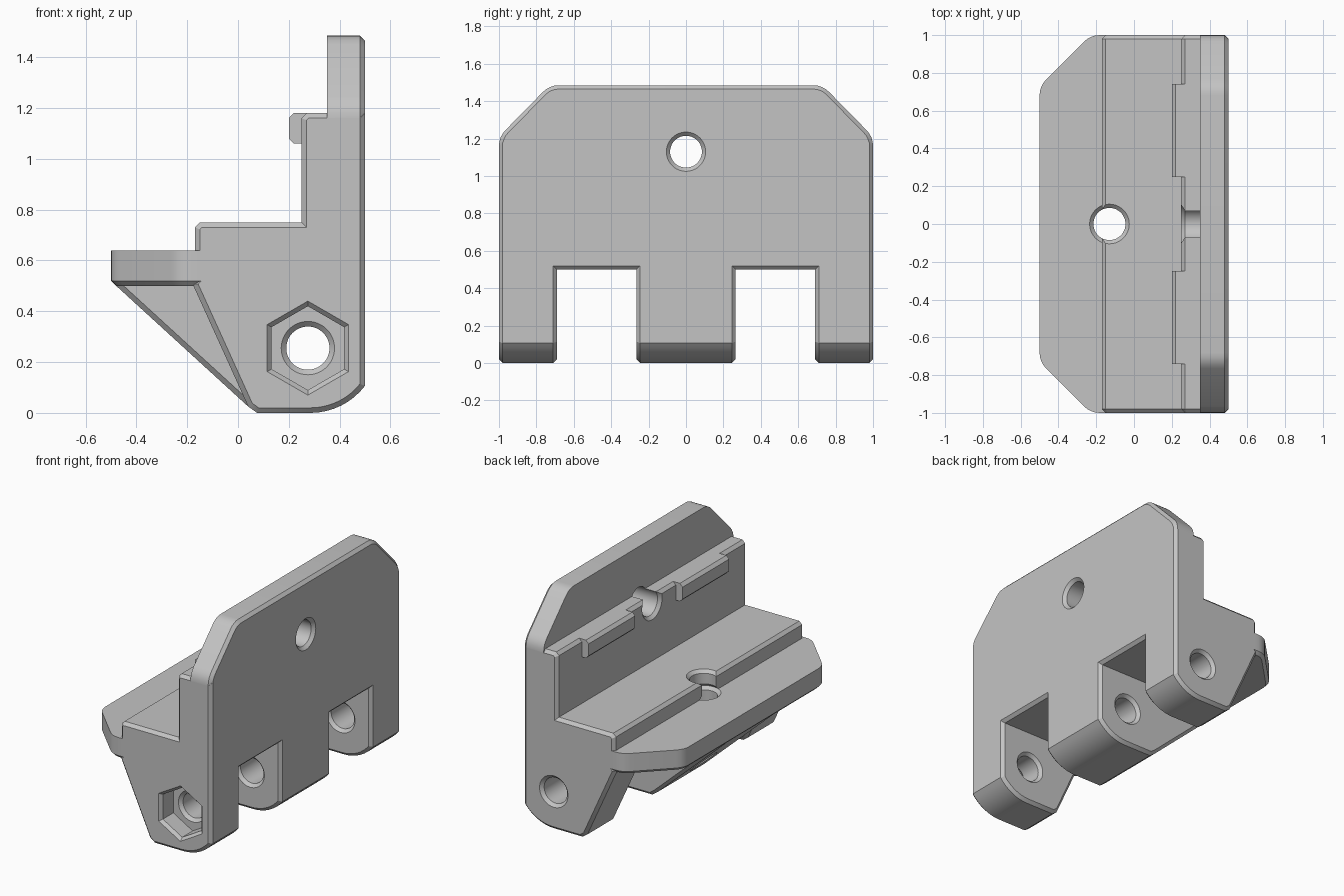
import bpy, bmesh, math
from mathutils import Vector

cube = bpy.data.objects.get("Cube")
if cube:
    bpy.data.objects.remove(cube, do_unlink=True)

C = 0.02            # chamfer size
HOLE, SINK = 0.085, 0.105

grey = bpy.data.materials.new("light_grey")
grey.use_nodes = True
grey.diffuse_color = (0.55, 0.55, 0.55, 1)
grey.node_tree.nodes["Principled BSDF"].inputs["Base Color"].default_value = (0.55, 0.55, 0.55, 1)


def place(axis, a, b, t):
    """Map outline coordinates (a, b) and distance t along the axis to 3D."""
    return {"x": (t, a, b), "y": (a, t, b), "z": (a, b, t)}[axis]


def loft(name, axis, layers):
    """Closed solid through a list of (distance, outline) layers."""
    bm = bmesh.new()
    rings = [[bm.verts.new(place(axis, p[0], p[1], t)) for p in outline] for t, outline in layers]
    n = len(rings[0])
    for lower, upper in zip(rings, rings[1:]):
        for i in range(n):
            j = (i + 1) % n
            bm.faces.new((lower[i], lower[j], upper[j], upper[i]))
    bm.faces.new(rings[0])
    bm.faces.new(rings[-1])
    bmesh.ops.recalc_face_normals(bm, faces=bm.faces)
    mesh = bpy.data.meshes.new(name)
    bm.to_mesh(mesh)
    bm.free()
    mesh.materials.append(grey)
    obj = bpy.data.objects.new(name, mesh)
    bpy.context.collection.objects.link(obj)
    return obj


def inset(points, d):
    """Offset a closed outline inwards by d with mitred corners."""
    pts = [Vector(p) for p in points]
    n = len(pts)
    area = sum(pts[i - 1].x * pts[i].y - pts[i].x * pts[i - 1].y for i in range(n))
    s = 1 if area > 0 else -1
    result = []
    for i in range(n):
        e1 = (pts[i] - pts[i - 1]).normalized()
        e2 = (pts[(i + 1) % n] - pts[i]).normalized()
        n1, n2 = Vector((-e1.y, e1.x)) * s, Vector((-e2.y, e2.x)) * s
        result.append(pts[i] + (n1 + n2) * d / (1 + n1.dot(n2)))
    return result


def rounded(before, corner, after, d=0.05, steps=4):
    """Points of a small curve that replaces a corner."""
    c = Vector(corner)
    a = c + (Vector(before) - c).normalized() * d
    b = c + (Vector(after) - c).normalized() * d
    return [a.lerp(c, k / steps).lerp(c.lerp(b, k / steps), k / steps) for k in range(steps + 1)]


def chamfered_block(name, outline, y0, y1):
    small = inset(outline, C)
    return loft(name, "y", [(y0, small), (y0 + C, outline), (y1 - C, outline), (y1, small)])


def rod(name, axis, centre, stations, sides=48, turn=0.0):
    """Turned cutter from (distance, radius) stations."""
    def circle(r):
        angles = [turn + math.tau * i / sides for i in range(sides)]
        return [(centre[0] + r * math.cos(a), centre[1] + r * math.sin(a)) for a in angles]
    return loft(name, axis, [(t, circle(r)) for t, r in stations])


def combine(target, other, operation):
    mod = target.modifiers.new(operation.lower(), "BOOLEAN")
    mod.operation, mod.object, mod.solver = operation, other, "EXACT"
    bpy.context.view_layer.objects.active = target
    bpy.ops.object.modifier_apply(modifier=mod.name)
    bpy.data.objects.remove(other, do_unlink=True)


# Stepped body running the full length
body = chamfered_block("bracket", [
    (0.5, 1.18), (0.27, 1.18), (0.25, 1.16), (0.25, 0.75), (-0.15, 0.75),
    (-0.17, 0.73), (-0.17, 0.5), (0.48, 0.5), (0.5, 0.52)], -1, 1)
parts = []

# Upright back plate with clipped upper corners
top, shoulder, clip = 1.485, 1.21, 0.73
half = (rounded((1, 0.6), (1, shoulder), (clip, top))
        + rounded((1, shoulder), (clip, top), (0, top)))
plate = [(1, 0.6)] + half + [(-p[0], p[1]) for p in reversed(half)] + [(-1, 0.6)]
parts.append(loft("back_plate", "x", [(0.35, plate), (0.5 - C, plate), (0.5, inset(plate, C))]))

# Shelf flange with clipped outer corners
half = (rounded((0, 1), (-0.23, 1), (-0.5, clip))
        + rounded((-0.23, 1), (-0.5, clip), (-0.5, 0)))
flange = [(0, 1)] + half + [(p[0], -p[1]) for p in reversed(half)] + [(0, -1)]
parts.append(loft("flange", "z", [(0.5, inset(flange, C)), (0.5 + C, flange), (0.64, flange)]))

# Hinge lugs: two narrow end lugs and a wide gusseted middle lug
R, cx = 0.27, 0.285
sweep = math.asin((0.5 - cx) / R)
foot = [(0.04, 0.025), (0.075, 0)]
foot += [(cx + R * math.sin(sweep * k / 8), R - R * math.cos(sweep * k / 8)) for k in range(9)]
end_lug = [(-0.1, 0.6), (-0.18, 0.51)] + foot + [(0.5, 0.6)]
gusset = [(-0.44, 0.56), (-0.485, 0.505)] + foot + [(0.5, 0.56)]
parts.append(chamfered_block("front_lug", end_lug, -1, -0.69))
parts.append(chamfered_block("back_lug", end_lug, 0.69, 1))
parts.append(chamfered_block("middle_lug", gusset, -0.265, 0.265))

# Two clip ridges on the ledge
ridge = [(0.2, 1.08), (0.22, 1.06), (0.3, 1.06), (0.3, 1.18), (0.22, 1.18), (0.2, 1.16)]
for y0 in (-0.74, 0.25):
    parts.append(loft("ridge", "y", [(y0, ridge), (y0 + 0.49, ridge)]))

for part in parts:
    combine(body, part, "UNION")

# Hinge pin bore, countersunk at every lug face
pin = (0.275, 0.255)
floor = -0.87
stations = [(floor - C, SINK), (floor, SINK), (floor + C, HOLE)]
for face, inward in ((-0.69, -1), (-0.265, 1), (0.265, -1), (0.69, 1), (1, -1)):
    pair = [(face, SINK), (face + inward * C, HOLE)]
    stations += pair if inward > 0 else pair[::-1]
stations.append((1.1, SINK))
cutters = [rod("pin_bore", "y", pin, stations)]

# Hexagonal nut pocket in the front lug
cutters.append(rod("nut_pocket", "y", pin,
                   [(-1.1, 0.185), (-1, 0.185), (-1 + C, 0.165), (floor, 0.165)], 6, math.pi / 6))

# Screw hole through the back plate
cutters.append(rod("plate_hole", "x", (0, 1.13), [
    (0.15, SINK), (0.25, SINK), (0.25 + C, HOLE), (0.5 - C, HOLE), (0.5, SINK), (0.6, SINK)]))

# Screw hole through the shelf, countersunk on both levels
cutters.append(rod("shelf_hole", "z", (-0.13, 0), [
    (-0.1, HOLE), (0.64 - C, HOLE), (0.64, SINK), (0.66, HOLE),
    (0.75 - C, HOLE), (0.75, SINK), (0.85, SINK)]))

for cutter in cutters:
    cutter.hide_render = True
    combine(body, cutter, "DIFFERENCE")

bpy.ops.object.select_all(action="DESELECT")
body.select_set(True)
bpy.context.view_layer.objects.active = body
bpy.ops.object.shade_smooth_by_angle(angle=math.radians(25))
